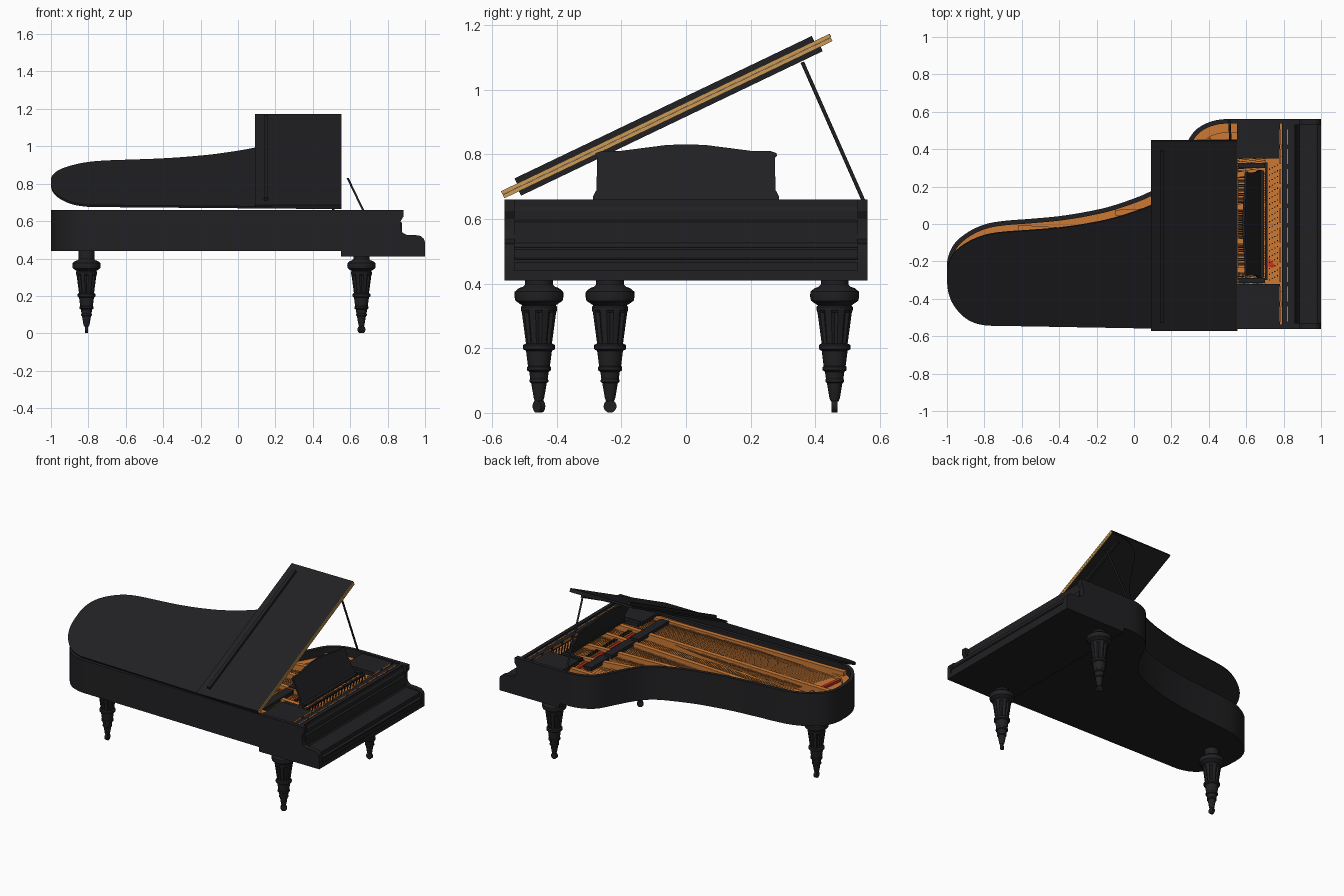
import bpy, bmesh, math
from mathutils import Vector

if "Cube" in bpy.data.objects:
    bpy.data.objects.remove(bpy.data.objects["Cube"])


def material(name, r, g, b):
    m = bpy.data.materials.new(name)
    m.diffuse_color = (r, g, b, 1)
    m.use_nodes = True
    m.node_tree.nodes["Principled BSDF"].inputs["Base Color"].default_value = m.diffuse_color
    return m


BLACK = material("black_lacquer", 0.015, 0.015, 0.017)
GOLD = material("gold_plate", 0.6, 0.19, 0.035)
BRONZE = material("bronze_strings", 0.3, 0.12, 0.03)
EDGE = material("wood_edge", 0.6, 0.32, 0.09)
RED = material("red_felt", 0.6, 0.03, 0.015)


def finish(name, bm, mat):
    bmesh.ops.recalc_face_normals(bm, faces=bm.faces)
    me = bpy.data.meshes.new(name)
    bm.to_mesh(me)
    bm.free()
    ob = bpy.data.objects.new(name, me)
    bpy.context.collection.objects.link(ob)
    me.materials.append(mat)
    return ob


def prism(name, pts, a, b, mat=BLACK, place=lambda u, v, w: (u, v, w)):
    """Extrude a 2D outline from a to b; place maps (u, v, depth) to xyz."""
    bm = bmesh.new()
    lo = [bm.verts.new(place(u, v, a)) for u, v in pts]
    hi = [bm.verts.new(place(u, v, b)) for u, v in pts]
    bm.faces.new(lo)
    bm.faces.new(hi)
    for i in range(len(pts)):
        j = (i + 1) % len(pts)
        bm.faces.new((lo[i], lo[j], hi[j], hi[i]))
    return finish(name, bm, mat)


def box(name, x0, x1, y0, y1, z0, z1, mat=BLACK):
    return prism(name, [(x0, y0), (x1, y0), (x1, y1), (x0, y1)], z0, z1, mat)


def inset(pts, d):
    out = []
    for i, p in enumerate(pts):
        p, q, r = Vector(pts[i - 1]), Vector(p), Vector(pts[(i + 1) % len(pts)])
        t1, t2 = (q - p).normalized(), (r - q).normalized()
        n1, n2 = Vector((-t1.y, t1.x)), Vector((-t2.y, t2.x))
        out.append(tuple(q + (n1 + n2) * d / (1 + n1.dot(n2))))
    return out


def ring(name, pts, d, z0, z1, mat=BLACK):
    bm = bmesh.new()
    inner = inset(pts, d)
    loops = [[bm.verts.new((x, y, z)) for x, y in o]
             for o, z in ((pts, z0), (pts, z1), (inner, z1), (inner, z0))]
    n = len(pts)
    for k in range(4):
        A, B = loops[k], loops[(k + 1) % 4]
        for i in range(n):
            j = (i + 1) % n
            bm.faces.new((A[i], A[j], B[j], B[i]))
    return finish(name, bm, mat)


def smooth(pts, n=4):
    """Catmull-Rom curve through the points."""
    P = [Vector(p) for p in [pts[0]] + pts + [pts[-1]]]
    out = []
    for i in range(1, len(P) - 2):
        a, b, c, d = P[i - 1:i + 3]
        for k in range(n):
            t = k / n
            out.append(tuple(0.5 * (2 * b + (c - a) * t + (2 * a - 5 * b + 4 * c - d) * t ** 2
                                    + (3 * b - a - 3 * c + d) * t ** 3)))
    return out + [pts[-1]]


def lines(name, segs, radius, mat, res=0):
    cu = bpy.data.curves.new(name, "CURVE")
    cu.dimensions = "3D"
    cu.bevel_depth, cu.bevel_resolution, cu.use_fill_caps = radius, res, True
    for a, b in segs:
        s = cu.splines.new("POLY")
        s.points.add(1)
        s.points[0].co, s.points[1].co = (*a, 1), (*b, 1)
    cu.materials.append(mat)
    ob = bpy.data.objects.new(name, cu)
    bpy.context.collection.objects.link(ob)
    return ob


# Case: bent side, rounded tail, straight side
bent = smooth([(.55, .562), (.45, .557), (.37, .53), (.31, .48), (.25, .37), (.18, .255), (.09, .175),
               (-.1, .102), (-.25, .066), (-.4, .042), (-.55, .028), (-.7, .016), (-.8, -.003),
               (-.89, -.045), (-.96, -.105), (-.995, -.18), (-1, -.26), (-.99, -.35),
               (-.955, -.43), (-.89, -.5), (-.81, -.532), (-.72, -.537)])
case = [(.86, .562)] + bent + [(.55, -.562), (.86, -.562)]
ring("case_rim", case, .024, .44, .66)
inner = inset(case, .023)
prism("case_bottom", inner, .44, .56)
prism("soundboard", inner, .56, .575, GOLD)
ring("plate_border", inner, .05, .575, .605, GOLD)

# Keyboard end: key bed, cheeks, closed key cover
box("key_bed", .55, 1, -.562, .562, .41, .44)
side = lambda u, v, w: (u, w, v)
cheek = [(.86, .44), (1, .44), (1, .485), (.994, .505), (.975, .521), (.95, .525), (.9, .527), (.88, .538),
         (.87, .56), (.87, .6), (.885, .625), (.885, .66), (.86, .66)]
for nm, y0, y1 in (("left", -.562, -.53), ("right", .53, .562)):
    prism("cheek_" + nm, cheek, y0, y1, BLACK, side)
cover = [(.85, .44), (.995, .44), (.995, .475), (.985, .48), (.985, .505), (.975, .512), (.885, .515),
         (.878, .525), (.878, .59), (.868, .597), (.868, .625), (.855, .645), (.85, .645)]
prism("key_cover", cover, -.53, .53, BLACK, side)
box("key_slip_moulding", .99, 1, -.53, .53, .465, .475)

# Shelves beside the music desk and front rail
box("shelf_left", .55, .78, -.54, -.32, .625, .652)
box("shelf_right", .55, .78, .35, .54, .625, .652)
box("front_rail", .79, .84, -.54, .54, .58, .652)
for x in (.779, .818):
    for s in range(10):
        y = -.52 + s * .105
        box("rail_slit", x, x + .006, y, y + .08, .64, .6535, GOLD)

# Pin block with tuning pins, felt and damper rail
box("pin_block", .70, .79, -.36, .36, .575, .625, GOLD)
lines("tuning_pins", [((.725 + .014 * (i % 4), -.30 + .0078 * i, .62),
                       (.725 + .014 * (i % 4), -.30 + .0078 * i, .642)) for i in range(80)], .0035, BLACK, 1)
box("pressure_bar", .70, .715, -.3, .33, .62, .635)
prism("felt_front", [(.72, -.18), (.76, -.23), (.72, -.23)], .62, .629, RED)
box("felt_strip", .535, .55, -.3, .4, .60, .615, RED)
for nm, y0, y1 in (("bass", -.45, -.12), ("tenor", -.09, .16), ("treble", .19, .38)):
    box("damper_rail_" + nm, .44, .50, y0, y1, .615, .64)
lines("damper_comb", [((.56, -.28 + .012 * i, .622), (.59, -.28 + .012 * i, .622)) for i in range(50)],
      .003, BLACK)
box("comb_base", .555, .595, -.3, .32, .60, .618, GOLD)

# Strings: treble fan ends along the bent side, bass strings cross over
edge = [p for p in inset(case, .09)[1:] if p[1] > -.12 and -.88 < p[0] < .42]
ends = []
for i in range(70):
    f = i / 69 * (len(edge) - 1)
    k = min(int(f), len(edge) - 2)
    ends.append(Vector(edge[k]).lerp(Vector(edge[k + 1]), f - k))
lines("treble_strings", [((.71, .42 - .0092 * i, .612), (e.x, e.y, .598))
                         for i, e in enumerate(ends)], .0014, BRONZE)
lines("bass_strings", [((.71, -.5 + .008 * i, .622), (-.82 + .004 * i, -.42 + .012 * i, .612))
                       for i in range(28)], .0018, BRONZE)
lines("bridge", [((a[0], a[1], .585), (b[0], b[1], .585)) for a, b in zip(edge, edge[1:])], .012, GOLD, 1)
prism("felt_tail", [(-.86, -.42), (-.84, -.42), (-.80, -.12), (-.82, -.12)], .59, .606, RED)


# Plate struts
def bar(name, a, b, w, z0, z1):
    a, b = Vector(a), Vector(b)
    n = Vector((a.y - b.y, b.x - a.x)).normalized() * w / 2
    prism(name, [tuple(p) for p in (a + n, b + n, b - n, a - n)], z0, z1, GOLD)


for i, (a, b) in enumerate([((.71, -.46), (-.85, -.48)), ((.71, -.25), (-.93, -.2)), ((.71, -.1), (-.62, -.02)),
                            ((.71, .1), (-.1, .06)), ((.71, .29), (.18, .2)), ((.71, .43), (.34, .44))]):
    bar("plate_strut_%d" % i, a, b, .03, .58, .634)

# Raised lid with the front flap folded back on it
lid_parts = [
    prism("lid_main", [(x, y + .562) for x, y in bent] + [(.55, 0)], 0, .012),
    box("lid_flap", .09, .55, 0, 1.128, .0125, .0245),
    box("lid_main_edge", .55, .553, 0, 1.126, 0, .0115, EDGE),
    box("lid_flap_edge", .55, .553, 0, 1.126, .013, .0245, EDGE),
    box("lid_top_batten", .14, .16, .055, 1.075, .0245, .042),
    box("lid_under_batten", .47, .49, .05, 1.085, -.015, 0)]
for ob in lid_parts:
    ob.location = (0, -.562, .664)
    ob.rotation_euler.x = math.radians(25.6)

# Prop stick
lines("lid_prop", [((.51, .55, .655), (.52, .36, 1.085))], .0065, BLACK, 1)

# Music desk: arched board leaning back
half = [(.288, .645), (.288, .67), (.277, .69), (.275, .79), (.282, .795), (.28, .804), (.262, .81), (.2, .811),
        (.13, .82), (.06, .829)]
desk = half + [(0, .831)] + [(-y, z) for y, z in reversed(half)]
prism("music_desk", desk, 0, .012, BLACK, lambda u, v, w: (.662 - (v - .66) * .48 + w, u, v))
box("desk_ledge", .655, .695, -.285, .285, .64, .655)
box("desk_slide_left", .56, .7, -.315, -.29, .625, .65)
box("desk_slide_right", .56, .7, .3, .325, .625, .65)

# Turned legs with fluted upper shaft
leg = [(.043, .44), (.043, .397), (.05, .39), (.062, .386), (.075, .375), (.076, .36), (.073, .347), (.06, .338),
       (.052, .333), (.056, .328), (.056, .318), (.054, .31), (.041, .215), (.049, .21), (.049, .197), (.04, .192),
       (.034, .145), (.037, .142), (.037, .132), (.03, .127), (.027, .105), (.029, .102), (.029, .096),
       (.024, .092), (.016, .045), (.012, .036)]


def make_leg(name, x, y, wheel_angle):
    bm = bmesh.new()
    n, rows = 32, []
    for r, z in leg:
        fl = 1 if not .21 < z < .315 else .86
        rows.append([bm.verts.new((x + r * (fl if k % 4 == 0 else 1) * math.cos(math.tau * k / n),
                                   y + r * (fl if k % 4 == 0 else 1) * math.sin(math.tau * k / n), z))
                     for k in range(n)])
    for A, B in zip(rows, rows[1:]):
        for k in range(n):
            bm.faces.new((A[k], A[(k + 1) % n], B[(k + 1) % n], B[k]))
    bm.faces.new(rows[0])
    bm.faces.new(rows[-1])
    finish(name, bm, BLACK)
    # Caster wheel
    circle = [(.02 * math.cos(math.tau * k / 20), .02 * math.sin(math.tau * k / 20)) for k in range(20)]
    c, s = math.cos(wheel_angle), math.sin(wheel_angle)
    prism(name + "_caster", circle, -.009, .009, BLACK,
          lambda u, v, w: (x + u * c - w * s, y + u * s + w * c, .0205 + v))


make_leg("front_leg_left", .66, -.455, math.radians(40))
make_leg("front_leg_right", .66, .46, 0)
make_leg("tail_leg", -.81, -.235, math.pi / 2)

# Smooth the curved surfaces, keep the edges sharp
bpy.ops.object.select_all(action="DESELECT")
for ob in bpy.context.scene.objects:
    if ob.type == "MESH":
        ob.select_set(True)
        bpy.context.view_layer.objects.active = ob
bpy.ops.object.shade_smooth_by_angle(angle=math.radians(30))
